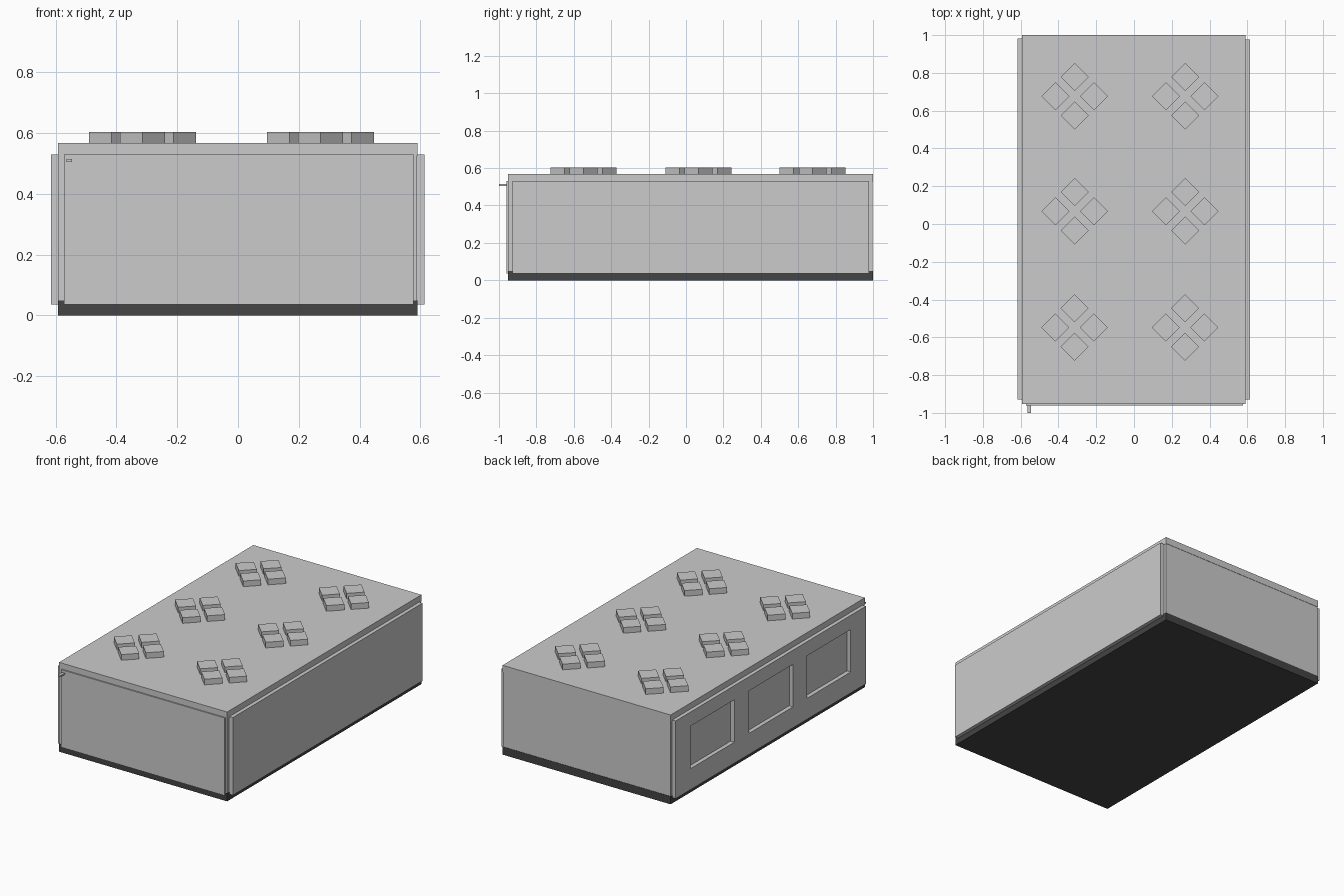
import bpy, bmesh, math
from mathutils import Matrix, Vector

if "Cube" in bpy.data.objects:
    bpy.data.objects.remove(bpy.data.objects["Cube"])


def material(name, value):
    m = bpy.data.materials.new(name)
    m.diffuse_color = (value, value, value, 1)
    m.use_nodes = True
    m.node_tree.nodes["Principled BSDF"].inputs["Base Color"].default_value = m.diffuse_color
    return m


light = material("light_grey", 0.6)
dark = material("dark_grey", 0.058)


def finish(name, bm, mat):
    bmesh.ops.recalc_face_normals(bm, faces=bm.faces)
    me = bpy.data.meshes.new(name)
    bm.to_mesh(me)
    bm.free()
    me.materials.append(mat)
    ob = bpy.data.objects.new(name, me)
    bpy.context.collection.objects.link(ob)
    return ob


def box(name, x, y, z, mat, turn=0):
    """Box between (min, max) pairs, optionally turned about its own z axis."""
    bm = bmesh.new()
    bmesh.ops.create_cube(bm, size=1)
    size = [p[1] - p[0] for p in (x, y, z)]
    mid = Vector([(p[0] + p[1]) / 2 for p in (x, y, z)])
    bm.transform(Matrix.Translation(mid) @ Matrix.Rotation(turn, 4, 'Z')
                 @ Matrix.Diagonal((*size, 1)))
    return finish(name, bm, mat)


# Base, body and roof
box("base", (-0.592, 0.59), (-0.952, 1.0), (0, 0.05), dark)
box("body", (-0.59, 0.588), (-0.95, 0.998), (0.05, 0.525), light)
box("roof", (-0.592, 0.59), (-0.952, 1.0), (0.525, 0.568), light)

# Front and right wall panels
box("front_panel", (-0.573, 0.577), (-0.96, -0.94), (0.036, 0.53), light)
box("right_panel", (0.58, 0.614), (-0.928, 0.978), (0.036, 0.53), light)

# Left wall panel with three window openings
ys = [-0.928, -0.775, -0.335, -0.195, 0.245, 0.395, 0.835, 0.983]
zs = [0.036, 0.17, 0.44, 0.53]
bm = bmesh.new()
grid = [[bm.verts.new((-0.616, y, z)) for z in zs] for y in ys]
for i in range(len(ys) - 1):
    for j in range(len(zs) - 1):
        if i % 2 == 1 and j == 1:
            continue  # window opening
        bm.faces.new((grid[i][j], grid[i + 1][j], grid[i + 1][j + 1], grid[i][j + 1]))
ext = bmesh.ops.extrude_face_region(bm, geom=bm.faces[:], use_keep_orig=True)
bmesh.ops.translate(bm, vec=(0.034, 0, 0),
                    verts=[g for g in ext["geom"] if isinstance(g, bmesh.types.BMVert)])
finish("left_window_panel", bm, light)

# Small spout on the front
box("front_spout", (-0.565, -0.546), (-1.0, -0.955), (0.505, 0.515), light)

# Roof vents: six clusters of four turned squares
half = 0.074 / math.sqrt(2)
for cx in (-0.314, 0.271):
    for cy in (-0.548, 0.067, 0.677):
        for k in range(4):
            a = k * math.pi / 2
            x, y = cx + 0.102 * math.cos(a), cy + 0.102 * math.sin(a)
            box("roof_vent", (x - half, x + half), (y - half, y + half),
                (0.56, 0.604), light, math.pi / 4)
